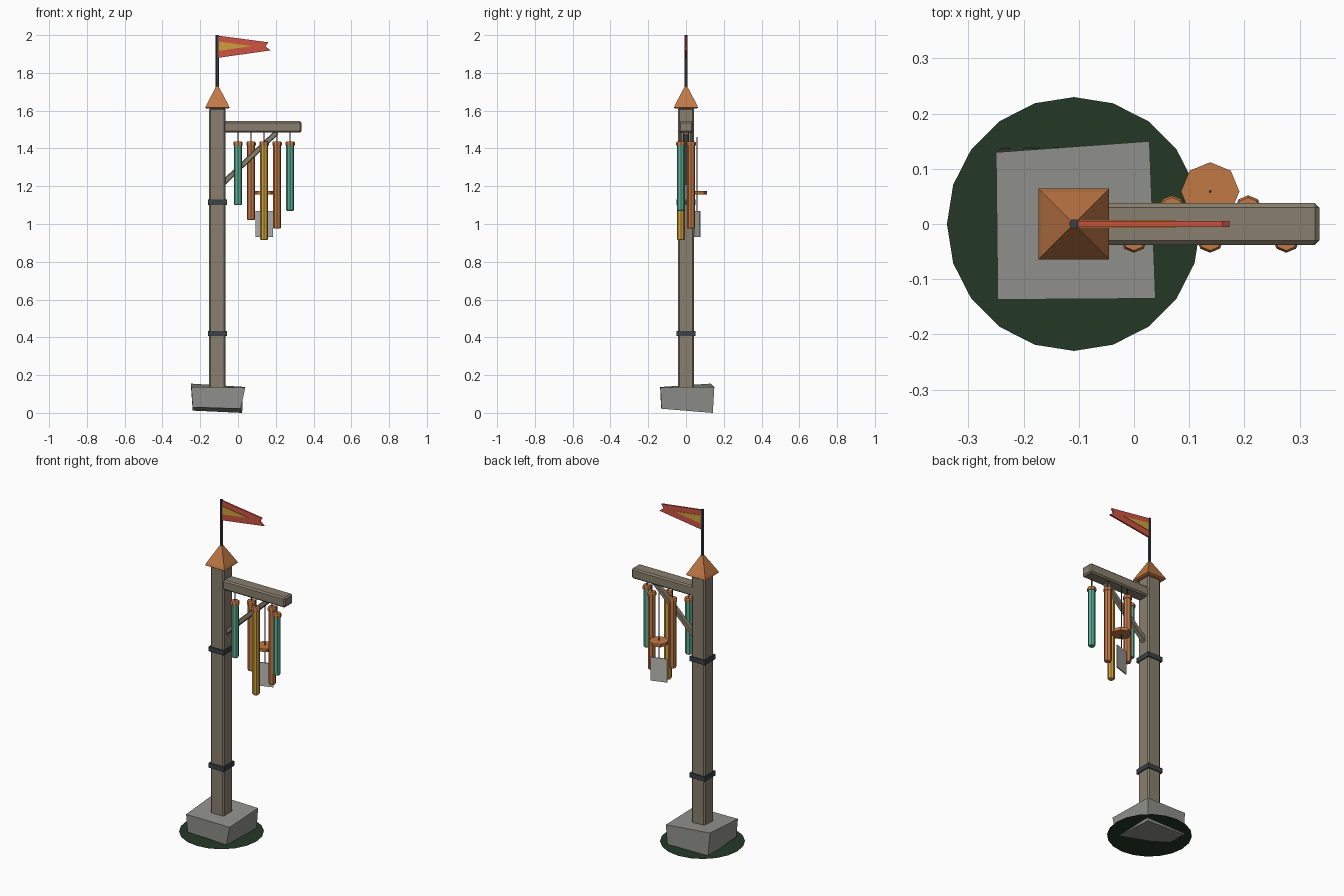
import bpy, bmesh, math
from mathutils import Vector, Matrix

if "Cube" in bpy.data.objects:
    bpy.data.objects.remove(bpy.data.objects["Cube"])

def mat(name, r, g, b):
    m = bpy.data.materials.new(name)
    lin = [((c / 255 + 0.055) / 1.055) ** 2.4 for c in (r, g, b)]
    m.diffuse_color = (*lin, 1)
    m.use_nodes = True
    m.node_tree.nodes["Principled BSDF"].inputs["Base Color"].default_value = m.diffuse_color
    return m

WOOD = mat("weathered_wood", 137, 127, 109)
STONE = mat("grey_stone", 146, 147, 141)
COPPER = mat("copper", 194, 121, 70)
TEAL = mat("verdigris", 92, 174, 150)
BRASS = mat("brass", 208, 160, 58)
RED = mat("pennant_red", 205, 84, 66)
IRON = mat("dark_iron", 58, 65, 69)
GRASS = mat("dark_grass", 36, 56, 38)
PALE = mat("pale_sail", 186, 187, 180)
PX = -0.109   # post centre in x

def finish(bm, name, material, bevel=0):
    if bevel:
        bmesh.ops.bevel(bm, geom=bm.edges[:], offset=bevel, segments=1, affect='EDGES')
    bmesh.ops.recalc_face_normals(bm, faces=bm.faces[:])
    me = bpy.data.meshes.new(name)
    bm.to_mesh(me)
    bm.free()
    me.materials.append(material)
    ob = bpy.data.objects.new(name, me)
    bpy.context.collection.objects.link(ob)
    return ob

def box(name, centre, size, material, bevel=0, rot=None):
    bm = bmesh.new()
    bmesh.ops.create_cube(bm, size=1)
    bmesh.ops.scale(bm, vec=size, verts=bm.verts)
    if rot:
        bmesh.ops.rotate(bm, matrix=rot, verts=bm.verts)
    bmesh.ops.translate(bm, vec=centre, verts=bm.verts)
    return finish(bm, name, material, bevel)

def lathe(name, x, y, profile, sides, material, turn=0):
    """Closed stack of rings, profile = [(radius, z), ...]"""
    bm = bmesh.new()
    rings = []
    for r, z in profile:
        rings.append([bm.verts.new((x + r * math.cos(turn + math.tau * i / sides),
                                    y + r * math.sin(turn + math.tau * i / sides), z))
                      for i in range(sides)])
    for a, b in zip(rings, rings[1:]):
        for i in range(sides):
            j = (i + 1) % sides
            bm.faces.new((a[i], a[j], b[j], b[i]))
    bm.faces.new(rings[0])
    bm.faces.new(rings[-1])
    return finish(bm, name, material)

def plate(name, pts, half, material):
    """Extrude an outline in the xz plane symmetrically about y = 0"""
    bm = bmesh.new()
    f = bm.faces.new([bm.verts.new((x, -half, z)) for x, z in pts])
    ext = bmesh.ops.extrude_face_region(bm, geom=[f])
    vs = [v for v in ext["geom"] if isinstance(v, bmesh.types.BMVert)]
    bmesh.ops.translate(bm, vec=(0, 2 * half, 0), verts=vs)
    return finish(bm, name, material)

# Grass patch: flat 20-sided disc
bm = bmesh.new()
bmesh.ops.create_circle(bm, cap_ends=True, segments=20, radius=0.23,
                        matrix=Matrix.Translation((PX, 0, 0.02)))
finish(bm, "grass_patch", GRASS)

# Rough foundation stone
bm = bmesh.new()
low = [(-.24, -.132, .03), (.014, -.13, .022), (.022, .142, 0), (-.24, .137, .012)]
top = [(-.247, -.137, .137), (.039, -.135, .135), (.028, .15, .138), (-.25, .13, .155)]
lo = [bm.verts.new(p) for p in low]
hi = [bm.verts.new(p) for p in top]
bm.faces.new(lo)
bm.faces.new(hi)
for i in range(4):
    j = (i + 1) % 4
    bm.faces.new((lo[i], lo[j], hi[j], hi[i]))
finish(bm, "foundation_stone", STONE)

# Post, iron bands, roof cap, crossbeam
box("post", (PX, 0, 0.86), (0.087, 0.087, 1.51), WOOD, 0.008)
for i, z in enumerate((0.42, 1.115)):
    box(f"post_band_{i}", (PX, 0, z), (0.1, 0.1, 0.028), IRON)
s2 = math.sqrt(2)
lathe("post_cap", PX, 0, [(.058 * s2, 1.612), (.064 * s2, 1.616), (.058 * s2, 1.631),
                          (.003, 1.737)], 4, COPPER, math.pi / 4)
box("crossbeam", (0.126, 0, 1.514), (0.42, 0.076, 0.06), WOOD, 0.008)

# Diagonal brace
a, b = Vector((-0.08, 0, 1.215)), Vector((0.205, 0, 1.485))
d = b - a
box("brace", (a + b) / 2, (d.length, 0.03, 0.028), WOOD, 0.004,
    Matrix.Rotation(-math.atan2(d.z, d.x), 3, 'Y'))

# Flagpole and swallow-tailed pennant with painted wedge
lathe("flagpole", PX, 0, [(.009, 1.70), (.009, 2.0)], 6, IRON)
plate("pennant", [(-.105, 1.88), (.173, 1.919), (.146, 1.939), (.16, 1.962), (-.105, 1.997)],
      0.005, RED)
plate("pennant_wedge", [(-.1, 1.917), (.075, 1.942), (-.1, 1.966)], 0.0075, BRASS)

# Five chime tubes, staggered front and back
chimes = [(0, 1.10, TEAL), (.069, 1.02, COPPER), (.138, .915, BRASS),
          (.207, .975, COPPER), (.276, 1.07, TEAL)]
for i, (x, z, m) in enumerate(chimes):
    y = 0.027 if i % 2 else -0.027
    lathe(f"chime_tube_{i}", x, y, [(.017, z), (.021, z + .006), (.021, 1.42)], 8, m)
    lathe(f"chime_cap_{i}", x, y, [(.025, 1.415), (.025, 1.43), (.021, 1.437)], 8, COPPER)
    lathe(f"chime_cord_{i}", x, y, [(.003, 1.43), (.003, 1.49)], 5, IRON)

# Striker disc with its cord and wind sail
lathe("striker", .138, .059, [(.053, 1.157), (.053, 1.175)], 8, COPPER)
lathe("striker_cord", .138, .059, [(.003, 1.06), (.003, 1.46)], 5, IRON)
box("wind_sail", (.138, .059, 1.0), (.095, .006, .14), PALE, 0,
    Matrix.Rotation(math.radians(18), 3, 'Z'))
